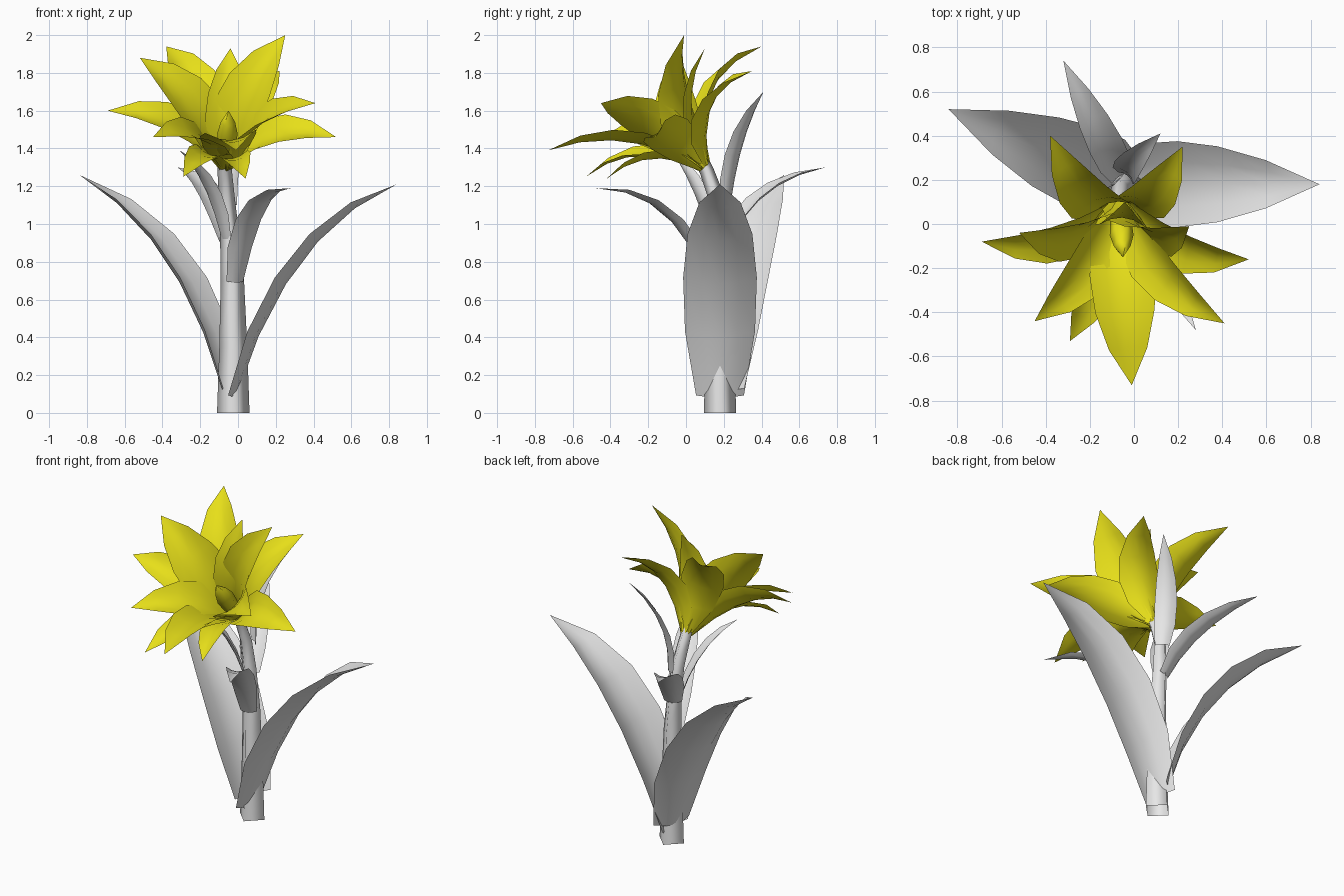
import bpy, bmesh, math
from mathutils import Vector

cube = bpy.data.objects.get("Cube")
if cube:
    bpy.data.objects.remove(cube, do_unlink=True)


def material(name, color):
    m = bpy.data.materials.new(name)
    m.use_nodes = True
    m.diffuse_color = color
    m.node_tree.nodes["Principled BSDF"].inputs["Base Color"].default_value = color
    return m


grey = material("pale_grey", (0.8, 0.8, 0.8, 1))
yellow = material("petal_yellow", (0.8, 0.74, 0.01, 1))


def loft(name, rows, mat, closed=False):
    """Skin a surface through rows of points; closed rows become an open-ended tube."""
    bm = bmesh.new()
    grid = [[bm.verts.new(p) for p in row] for row in rows]
    n = len(grid[0])
    for a, b in zip(grid, grid[1:]):
        for i in range(n if closed else n - 1):
            j = (i + 1) % n
            bm.faces.new((a[i], a[j], b[j], b[i]))
    bmesh.ops.remove_doubles(bm, verts=bm.verts, dist=0.0005)
    me = bpy.data.meshes.new(name)
    bm.to_mesh(me)
    bm.free()
    me.materials.append(mat)
    ob = bpy.data.objects.new(name, me)
    bpy.context.collection.objects.link(ob)
    bpy.ops.object.select_all(action="DESELECT")
    ob.select_set(True)
    bpy.context.view_layer.objects.active = ob
    bpy.ops.object.shade_smooth_by_angle(angle=math.radians(100))
    return ob


def tube(name, rings, mat, sides):
    """Tube through (centre, radius) rings, turned along its path."""
    rows = []
    for k, (c, r) in enumerate(rings):
        d = Vector(rings[min(k + 1, len(rings) - 1)][0]) - Vector(rings[max(k - 1, 0)][0])
        v = d.cross(Vector((1, 0, 0))).normalized()
        u = v.cross(d).normalized()
        if k == 0 and c[2] == 0:
            u, v = Vector((1, 0, 0)), Vector((0, 1, 0))
        rows.append([Vector(c) + r * (u * math.cos(t) + v * math.sin(t))
                     for t in (2 * math.pi * i / sides for i in range(sides))])
    return loft(name, rows, mat, closed=True)


def blade(name, base, mid, tip, half, axis, profile, cup, mat):
    """Cupped leaf along a curve through base, mid and tip, hollow towards the axis."""
    base, mid, tip = Vector(base), Vector(mid), Vector(tip)
    ctrl = 2 * mid - (base + tip) / 2
    side = axis.cross(tip - base).normalized()
    rows = []
    for k, w in enumerate(profile):
        t = k / (len(profile) - 1)
        p = base * (1 - t) ** 2 + ctrl * 2 * t * (1 - t) + tip * t * t
        tangent = (ctrl - base) * (1 - t) + (tip - ctrl) * t
        up = tangent.cross(side).normalized()
        rows.append([p + half * w * (side * s + up * cup * s * s)
                     for s in (1, 0.5, 0, -0.5, -1)])
    return loft(name, rows, mat)


# Four-sided stem, bending forward below the flower
tube("stem", [((-0.025, 0.18, 0), 0.086), ((-0.025, 0.18, 0.35), 0.074),
              ((-0.03, 0.18, 0.7), 0.062), ((-0.045, 0.18, 0.95), 0.05),
              ((-0.06, 0.165, 1.13), 0.044), ((-0.07, 0.11, 1.28), 0.038),
              ((-0.07, 0.08, 1.34), 0.038)], grey, sides=4)

# Leaves: base, middle, tip, half width
UP = Vector((0, 0, 1))
LEAF = (0.65, 0.95, 1, 0.88, 0.56, 0)
leaves = {
    "left_leaf": ((-0.01, 0.18, 0.08), (0.335, 0.18, 0.8), (0.84, 0.18, 1.21), 0.195),
    "right_leaf": ((-0.07, 0.21, 0.12), (-0.36, 0.31, 0.8), (-0.84, 0.52, 1.26), 0.19),
    "front_leaf": ((-0.01, 0.12, 0.69), (0.09, -0.12, 1.06), (0.28, -0.48, 1.19), 0.075),
    "back_leaf": ((-0.06, 0.22, 0.9), (-0.16, 0.42, 1.16), (-0.32, 0.74, 1.3), 0.08),
    "upper_back_leaf": ((-0.03, 0.22, 1.1), (-0.01, 0.28, 1.42), (0.12, 0.41, 1.7), 0.065),
    "upper_right_leaf": ((-0.07, 0.15, 0.92), (-0.16, 0.05, 1.2), (-0.31, -0.08, 1.39), 0.055),
}
for name, (base, mid, tip, half) in leaves.items():
    blade(name, base, mid, tip, half, UP, LEAF, 0.35, grey)

# Petals around the tilted flower axis: tip, half width, bulge
AXIS = Vector((0, -0.65, 0.76)).normalized()
HEART = Vector((-0.065, 0.1, 1.3))
PETAL = (0.25, 0.82, 1, 0.9, 0.58, 0)
petals = [
    ((-0.38, 0.40, 1.94), 0.13, 0.19), ((0.22, 0.35, 1.81), 0.125, 0.19),
    ((-0.69, -0.08, 1.60), 0.12, 0.16), ((0.52, -0.16, 1.46), 0.125, 0.18),
    ((-0.45, -0.44, 1.46), 0.13, 0.15), ((0.41, -0.45, 1.64), 0.13, 0.12),
    ((-0.29, -0.53, 1.25), 0.10, 0.15), ((-0.01, -0.73, 1.39), 0.15, 0.12),
    ((0.04, -0.42, 1.24), 0.09, 0.16), ((0.25, -0.01, 2.0), 0.155, 0.12),
    ((-0.04, 0.10, 1.93), 0.115, 0.13), ((-0.52, -0.04, 1.88), 0.155, 0.12),
]
for i, (tip, half, bulge) in enumerate(petals):
    chord = Vector(tip) - HEART
    outward = (chord - AXIS * chord.dot(AXIS)).normalized()
    base = HEART + outward * 0.025
    lift = chord.cross(AXIS.cross(chord)).normalized()
    mid = (base + Vector(tip)) / 2 + lift * bulge * chord.length
    blade(f"petal_{i + 1}", base, mid, tip, half, AXIS, PETAL, 0.35, yellow)

# Pointed bud in the middle of the flower
bud_tip = Vector((-0.05, -0.15, 1.6))
tube("flower_centre", [(HEART.lerp(bud_tip, t), r) for t, r in
                       ((0, 0.02), (0.35, 0.048), (0.6, 0.054), (0.8, 0.038), (1, 0.0003))],
     yellow, sides=6)
